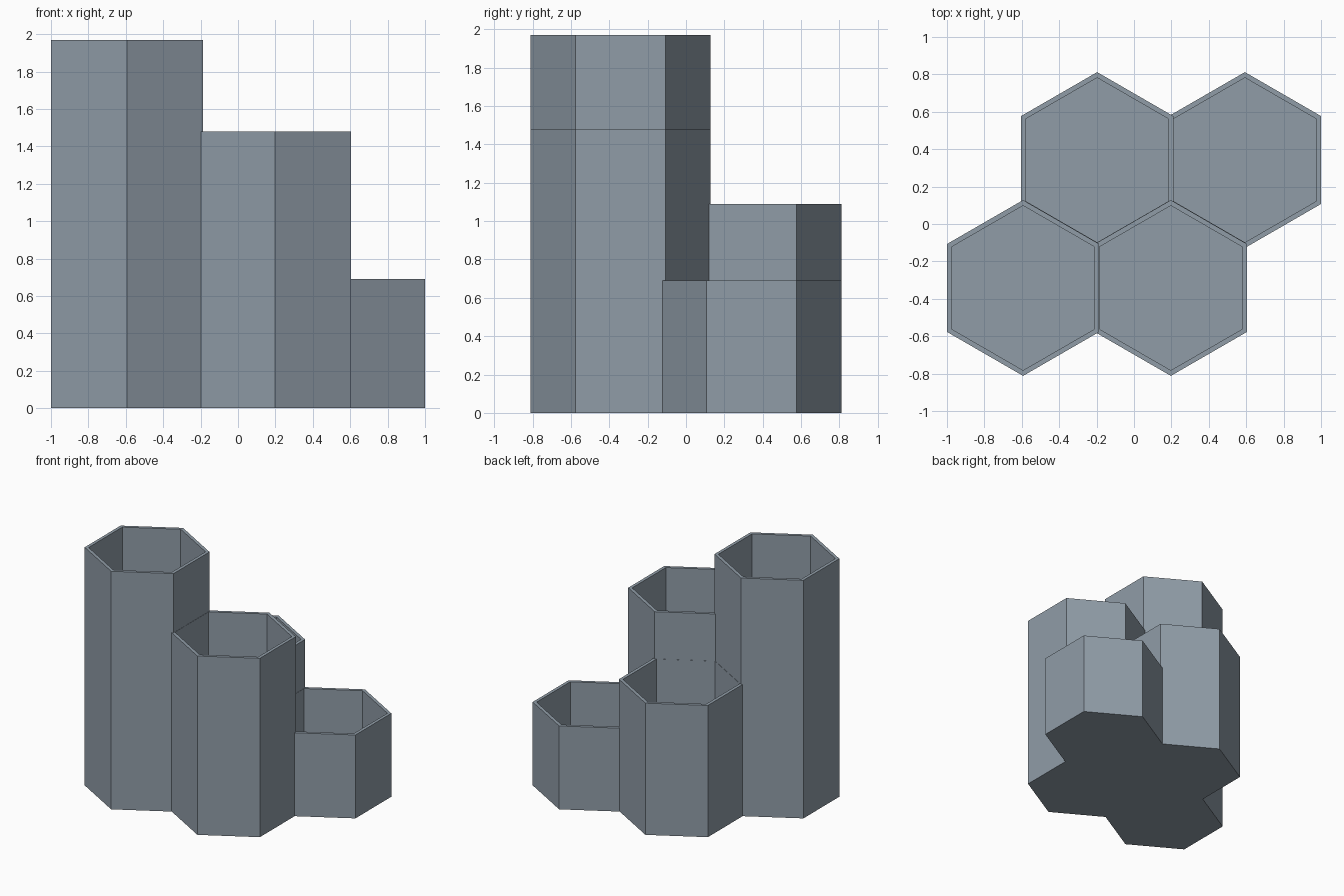
import bpy
import bmesh
import math

cube = bpy.data.objects.get("Cube")
if cube:
    bpy.data.objects.remove(cube, do_unlink=True)

OUTER = 0.47    # outer corner radius
INNER = 0.44    # inner corner radius
FLOOR = 0.03    # floor thickness

slate = bpy.data.materials.new("slate_grey")
slate.use_nodes = True
colour = (0.28, 0.335, 0.39, 1)
slate.diffuse_color = colour
slate.node_tree.nodes["Principled BSDF"].inputs["Base Color"].default_value = colour


def hex_cup(name, x, y, height):
    """Open hexagonal cup with a thin wall and floor."""
    bm = bmesh.new()
    rings = []
    for radius, z in ((OUTER, 0), (OUTER, height), (INNER, height), (INNER, FLOOR)):
        angles = [math.radians(30 + 60 * i) for i in range(6)]
        rings.append([bm.verts.new((radius * math.cos(a), radius * math.sin(a), z))
                      for a in angles])
    # Outer wall, rim and inner wall
    for low, high in zip(rings, rings[1:]):
        for i in range(6):
            j = (i + 1) % 6
            bm.faces.new((low[i], low[j], high[j], high[i]))
    # Underside and inner floor
    bm.faces.new(rings[0][::-1])
    bm.faces.new(rings[-1])
    mesh = bpy.data.meshes.new(name)
    bm.to_mesh(mesh)
    bm.free()
    mesh.materials.append(slate)
    cup = bpy.data.objects.new(name, mesh)
    cup.location = (x, y, 0)
    bpy.context.collection.objects.link(cup)


# Four cups in two staggered rows, neighbours sharing a wall
hex_cup("front_right_cup", -0.593, -0.342, 1.97)
hex_cup("front_left_cup", 0.197, -0.342, 1.48)
hex_cup("back_right_cup", -0.197, 0.342, 1.09)
hex_cup("back_left_cup", 0.593, 0.342, 0.69)
